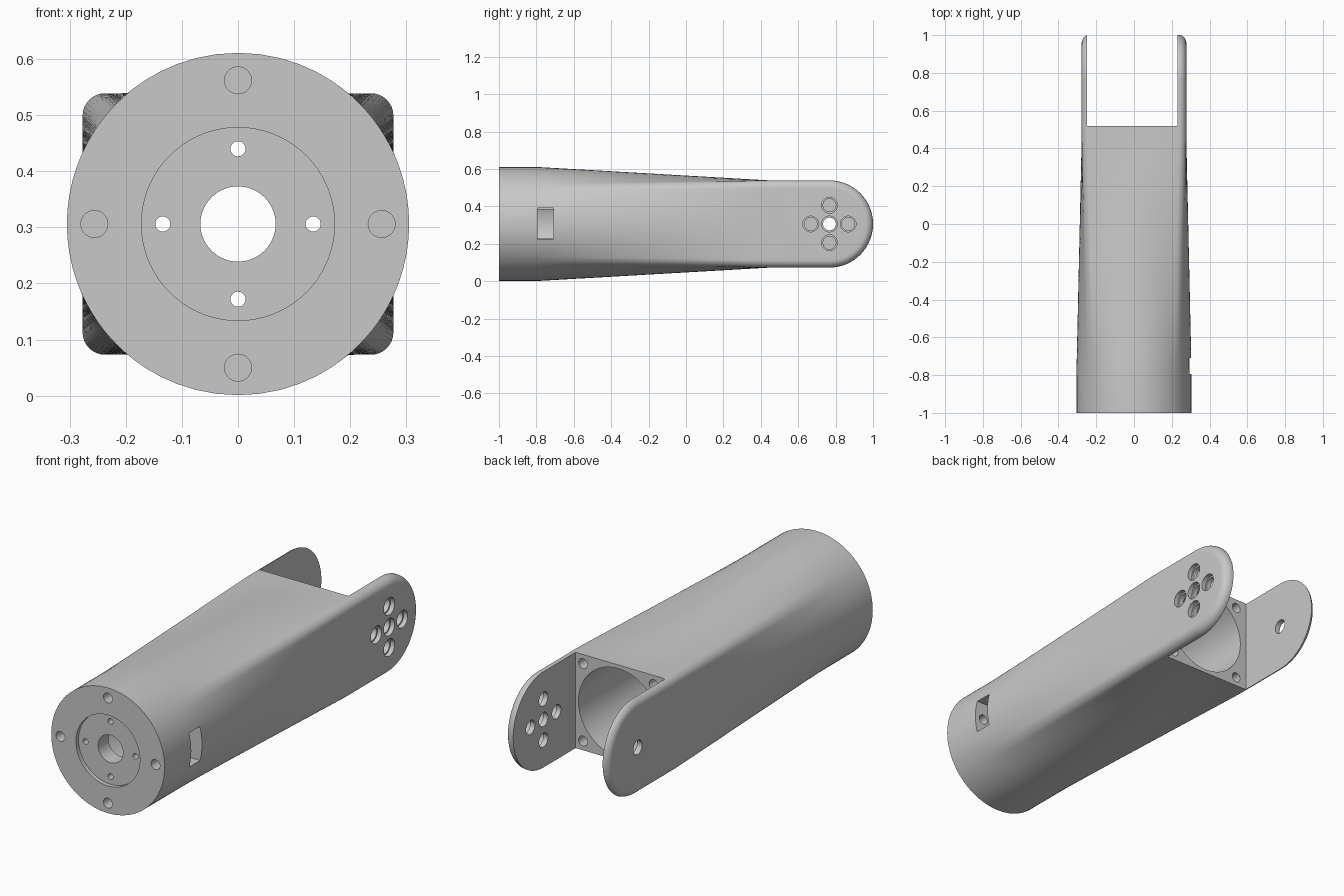
import bpy, bmesh, math
from mathutils import Matrix

if "Cube" in bpy.data.objects:
    bpy.data.objects.remove(bpy.data.objects["Cube"])

ZC = 0.306               # height of the main axis
R = 0.305                # front flange radius
W, H, F = 0.277, 0.233, 0.04   # rear half width, half height, corner radius
Y_LOFT, Y_END, Y_PIVOT = 0.45, 0.52, 0.767

grey = bpy.data.materials.new("grey plastic")
grey.diffuse_color = (0.58, 0.58, 0.58, 1)
grey.use_nodes = True
grey.node_tree.nodes["Principled BSDF"].inputs["Base Color"].default_value = grey.diffuse_color


def make_object(name, bm):
    bmesh.ops.recalc_face_normals(bm, faces=bm.faces)
    mesh = bpy.data.meshes.new(name)
    bm.to_mesh(mesh)
    bm.free()
    ob = bpy.data.objects.new(name, mesh)
    bpy.context.collection.objects.link(ob)
    mesh.materials.append(grey)
    return ob


def loft(name, rings):
    """Closed solid through matching rings of points."""
    bm = bmesh.new()
    rows = [[bm.verts.new(p) for p in ring] for ring in rings]
    n = len(rows[0])
    for a, b in zip(rows, rows[1:]):
        for i in range(n):
            j = (i + 1) % n
            bm.faces.new((a[i], a[j], b[j], b[i]))
    bm.faces.new(rows[0])
    bm.faces.new(rows[-1])
    return make_object(name, bm)


def cut(ob, cutter):
    mod = ob.modifiers.new("cut", 'BOOLEAN')
    mod.operation = 'DIFFERENCE'
    mod.solver = 'EXACT'
    mod.object = cutter
    bpy.context.view_layer.objects.active = ob
    bpy.ops.object.modifier_apply(modifier=mod.name)
    bpy.data.objects.remove(cutter)


def drill(ob, axis, start, end, a, b, r, sides=40):
    """Round hole along x (a, b = y, z) or along y (a, b = x, z)."""
    bm = bmesh.new()
    bmesh.ops.create_cone(bm, cap_ends=True, segments=sides, radius1=r,
                          radius2=r, depth=end - start)
    mid = (start + end) / 2
    if axis == 'x':
        m = Matrix.Translation((mid, a, b)) @ Matrix.Rotation(math.pi / 2, 4, 'Y')
    else:
        m = Matrix.Translation((a, mid, b)) @ Matrix.Rotation(math.pi / 2, 4, 'X')
    bm.transform(m)
    cut(ob, make_object("hole_cutter", bm))


# Rounded rectangle used as the rear cross-section
rect = []
corners = [(1, 1), (-1, 1), (-1, -1), (1, -1)]
for k, (sx, sz) in enumerate(corners):
    for i in range(9):
        t = math.pi / 2 * (k + i / 8)
        rect.append((sx * (W - F) + F * math.cos(t), sz * (H - F) + F * math.sin(t)))
    nx, nz = corners[(k + 1) % 4]
    c = math.pi / 2 * (k + 1)
    end = (nx * (W - F) + F * math.cos(c), nz * (H - F) + F * math.sin(c))
    p = rect[-1]
    for i in range(1, 16):
        rect.append((p[0] + (end[0] - p[0]) * i / 16, p[1] + (end[1] - p[1]) * i / 16))


def section(y):
    """Circle at the front blending into the rounded rectangle."""
    t = min(max((y + 0.8) / (Y_LOFT + 0.8), 0), 1)
    ring = []
    for x, z in rect:
        d = math.hypot(x, z)
        ring.append((x * (t + (1 - t) * R / d), y, ZC + z * (t + (1 - t) * R / d)))
    return ring


# Main housing
stations = [-1] + [-0.8 + (Y_LOFT + 0.8) * i / 14 for i in range(15)] + [Y_END]
housing = loft("housing", [section(y) for y in stations])

# Inner bore, front recess and shaft hole
drill(housing, 'y', -0.9, 0.6, 0, ZC, 0.215, 96)
drill(housing, 'y', -1.1, -0.98, 0, ZC, 0.172, 72)
drill(housing, 'y', -1.1, -0.8, 0, ZC, 0.067, 56)

# Cable slot on the right side
bm = bmesh.new()
bmesh.ops.create_cube(bm, size=1)
bm.transform(Matrix.Translation((0.28, -0.752, ZC + 0.002))
             @ Matrix.Diagonal((0.16, 0.085, 0.165, 1)))
cut(housing, make_object("slot_cutter", bm))

# Flange screw holes and rear corner screw holes
for i in range(4):
    c, s = math.cos(i * math.pi / 2), math.sin(i * math.pi / 2)
    drill(housing, 'y', -1.1, -0.76, 0.256 * c, ZC + 0.256 * s, 0.024, 32)
    drill(housing, 'y', -1.1, -0.8, 0.134 * c, ZC + 0.134 * s, 0.0135, 24)
for sx in (-1, 1):
    for sz in (-1, 1):
        drill(housing, 'y', 0.38, 0.6, sx * 0.19, ZC + sz * 0.188, 0.024, 32)


def fork_arm(name, side, inner):
    """Round-ended plate with a rounded outer edge."""
    thick = W - inner
    depths = [F * (1 - math.cos(math.pi / 2 * i / 8)) for i in range(9)]
    depths = [d for d in depths if d < thick - 0.001] + [thick]
    rings = []
    for d in depths:
        off = F - math.sqrt(max(F * F - max(F - d, 0) ** 2, 0))
        r = H - off
        x = side * (W - d)
        ring = [(x, Y_END, ZC - r)]
        for i in range(49):
            t = -math.pi / 2 + math.pi * i / 48
            ring.append((x, Y_PIVOT + r * math.cos(t), ZC + r * math.sin(t)))
        ring.append((x, Y_END, ZC + r))
        rings.append(ring)
    return loft(name, rings)


right_arm = fork_arm("right_arm", 1, 0.23)
left_arm = fork_arm("left_arm", -1, 0.25)

# Pivot hole and four counterbored screw holes on the right arm
for dy, dz in ((0, 0), (0.1, 0), (-0.1, 0), (0, 0.1), (0, -0.1)):
    drill(right_arm, 'x', 0.2, 0.3, Y_PIVOT + dy, ZC + dz, 0.034)
    drill(right_arm, 'x', 0.255, 0.3, Y_PIVOT + dy, ZC + dz, 0.042)
# Single pivot hole on the left arm
drill(left_arm, 'x', -0.3, -0.2, Y_PIVOT, ZC, 0.034)

# Smooth shading with sharp edges kept
for ob in (housing, right_arm, left_arm):
    bpy.ops.object.select_all(action='DESELECT')
    ob.select_set(True)
    bpy.context.view_layer.objects.active = ob
    bpy.ops.object.shade_smooth_by_angle(angle=math.radians(30))
